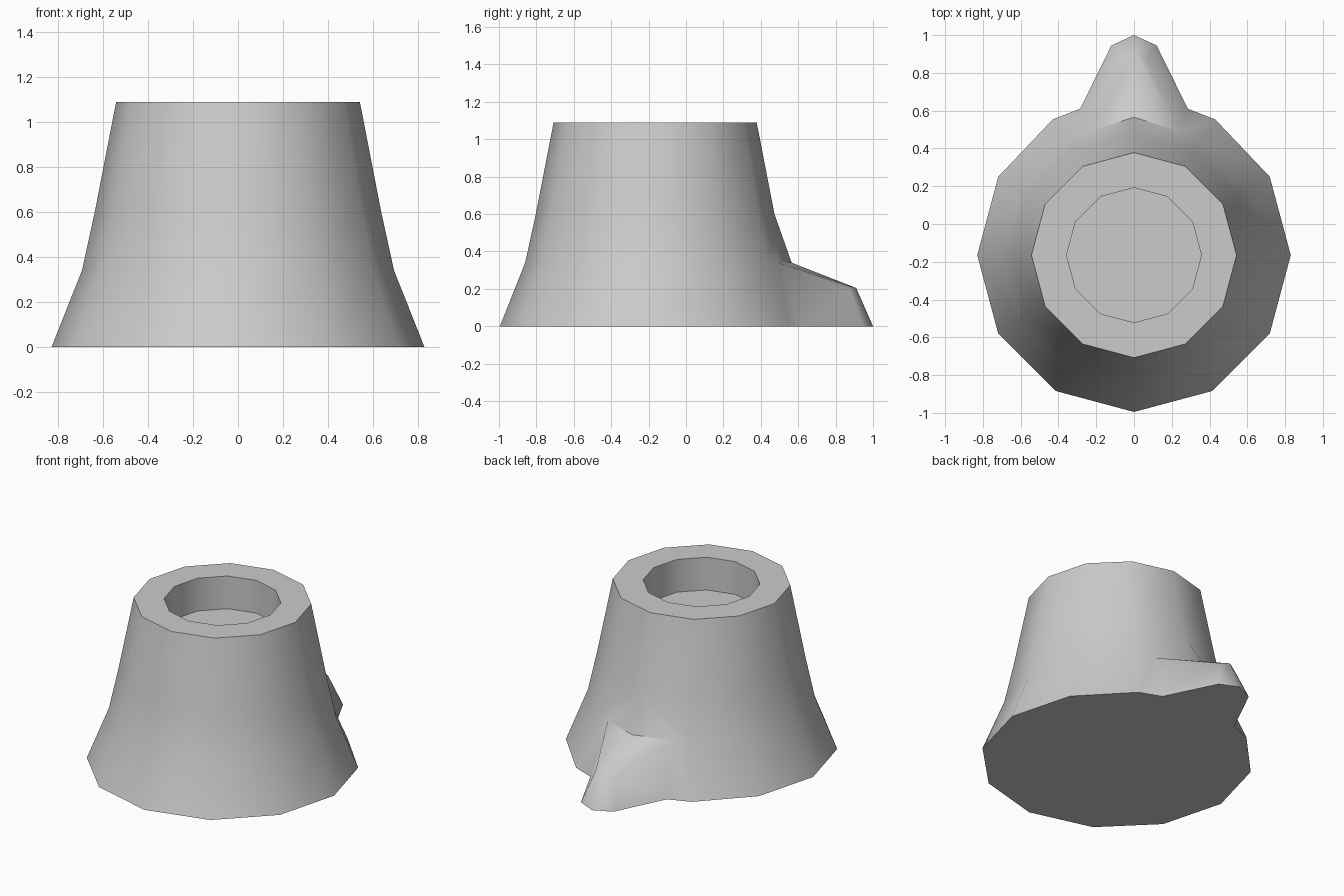
import bpy
import bmesh
from math import cos, sin, tau
from mathutils import Vector

if "Cube" in bpy.data.objects:
    bpy.data.objects.remove(bpy.data.objects["Cube"])

SIDES = 12
CENTRE_Y = -0.165
BACK = 3  # ring index that points to the back

grey = bpy.data.materials.new("plain grey")
grey.use_nodes = True
colour = (0.6, 0.6, 0.6, 1)
grey.diffuse_color = colour
grey.node_tree.nodes["Principled BSDF"].inputs["Base Color"].default_value = colour

bm = bmesh.new()


def ring(radius, z):
    return [bm.verts.new((radius * cos(tau * i / SIDES),
                          CENTRE_Y + radius * sin(tau * i / SIDES), z))
            for i in range(SIDES)]


def bridge(low, high, skip=()):
    for i in range(SIDES):
        if i not in skip:
            j = (i + 1) % SIDES
            bm.faces.new((low[i], low[j], high[j], high[i]))


def sharpen(verts, closed=False):
    pairs = list(zip(verts, verts[1:]))
    if closed:
        pairs.append((verts[-1], verts[0]))
    for a, b in pairs:
        bm.edges.get((a, b)).smooth = False


# Flared body, rim and socket
base, knee, waist = ring(0.83, 0), ring(0.695, 0.34), ring(0.638, 0.6)
rim, mouth, floor = ring(0.543, 1.09), ring(0.357, 1.09), ring(0.357, 0.87)
gap = (BACK - 1, BACK)
bridge(base, knee, gap)
bridge(knee, waist, gap)
bridge(waist, rim)
bridge(rim, mouth)
bridge(mouth, floor)
bm.faces.new(floor)

# Root spur at the back, one half per side
nose, crest = base[BACK], knee[BACK]
nose.co = Vector((0, 1.0, 0))
crest.co = Vector((0, 0.565, 0.34))
ridge = bm.verts.new((0, 0.91, 0.205))
feet = {}
corners = {}
for s in (1, -1):
    n = BACK - s
    base[n].co.x = s * 0.43
    foot = bm.verts.new((s * 0.285, 0.61, 0))
    toe = bm.verts.new((s * 0.12, 0.945, 0))
    corner = bm.verts.new((s * 0.24, 0.49, 0.34))
    shoulder = bm.verts.new((s * 0.06, 0.875, 0.2))
    for face in ((base[n], foot, corner, knee[n]),
                 (foot, toe, shoulder, corner),
                 (toe, nose, ridge, shoulder),
                 (corner, shoulder, ridge, crest),
                 (corner, crest, waist[BACK]),
                 (knee[n], corner, waist[BACK], waist[n])):
        bm.faces.new(face)
    feet[s] = [foot, toe]
    corners[s] = corner

# Closed underside following the spur outline
outline = (base[:BACK] + feet[1] + [nose] + feet[-1][::-1] + base[BACK + 1:])
bm.faces.new(outline)

bmesh.ops.recalc_face_normals(bm, faces=bm.faces)
for f in bm.faces:
    f.smooth = True
for loop in (outline, rim, mouth, floor):
    sharpen(loop, closed=True)
sharpen([corners[1], crest, corners[-1]])

mesh = bpy.data.meshes.new("stump")
bm.to_mesh(mesh)
bm.free()
mesh.materials.append(grey)
stump = bpy.data.objects.new("stump", mesh)
bpy.context.collection.objects.link(stump)
